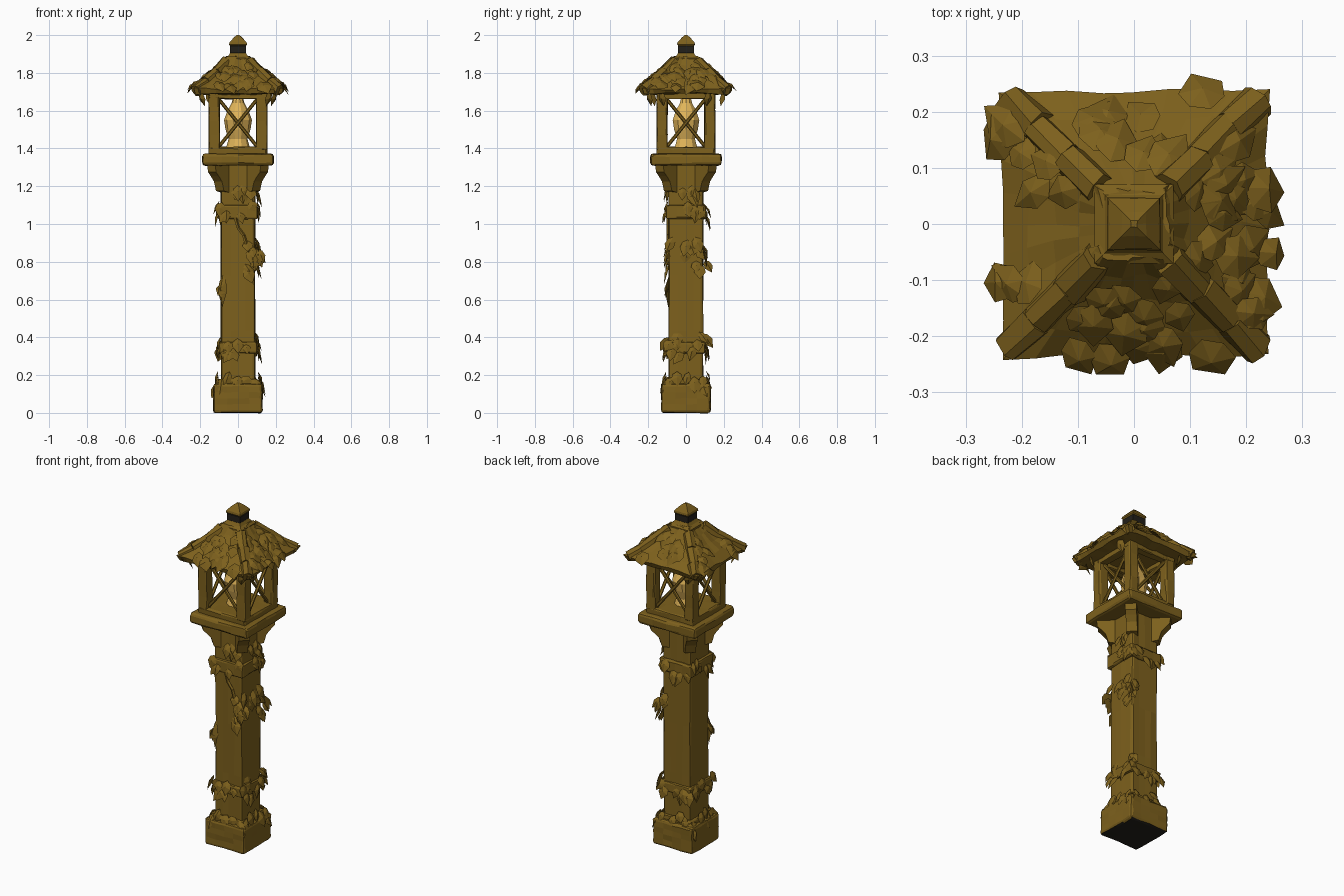
import bpy, bmesh, math, random
from mathutils import Vector, Matrix

if "Cube" in bpy.data.objects:
    bpy.data.objects.remove(bpy.data.objects["Cube"])
random.seed(7)

def material(name, rgb):
    m = bpy.data.materials.new(name)
    m.diffuse_color = (*rgb, 1)
    m.use_nodes = True
    m.node_tree.nodes["Principled BSDF"].inputs["Base Color"].default_value = m.diffuse_color
    return m

WOOD = material("weathered_brown", (0.205, 0.118, 0.012))
GLOW = material("lamp_amber", (0.75, 0.46, 0.10))
IRON = material("dark_iron", (0.016, 0.014, 0.010))

def finish(name, bm, mat=WOOD):
    bmesh.ops.recalc_face_normals(bm, faces=bm.faces)
    me = bpy.data.meshes.new(name)
    bm.to_mesh(me)
    bm.free()
    me.materials.append(mat)
    ob = bpy.data.objects.new(name, me)
    bpy.context.collection.objects.link(ob)
    return ob

def jitter(bm, a):
    for v in bm.verts:
        v.co += Vector([random.uniform(-a, a) for _ in range(3)])

def add_box(bm, c, size, bevel=0.01):
    """Bevelled, slightly hewn box."""
    t = bmesh.new()
    bmesh.ops.create_cube(t, size=1, matrix=Matrix.Translation(c) @ Matrix.Diagonal((*size, 1)))
    bmesh.ops.bevel(t, geom=t.edges[:], offset=bevel, segments=2, affect='EDGES', profile=0.5)
    long_edges = [e for e in t.edges if e.calc_length() > 0.09]
    bmesh.ops.subdivide_edges(t, edges=long_edges, cuts=3, use_grid_fill=True)
    jitter(t, 0.0025)
    me = bpy.data.meshes.new("tmp")
    t.to_mesh(me)
    t.free()
    bm.from_mesh(me)
    bpy.data.meshes.remove(me)

def slab(name, half, z0, z1, bevel=0.01):
    bm = bmesh.new()
    add_box(bm, (0, 0, (z0 + z1) / 2), (2 * half, 2 * half, z1 - z0), bevel)
    return finish(name, bm)

def square_loft(name, profile, n=1, rough=0.0, mat=WOOD):
    """Stack of square rings, n segments per side, from (half, z) pairs."""
    bm = bmesh.new()
    rings = []
    for h, z in profile:
        ring = []
        for k in range(4):
            for i in range(n):
                p = Vector((-h + 2 * h * i / n, -h, z))
                ring.append(bm.verts.new(Matrix.Rotation(k * math.pi / 2, 3, 'Z') @ p))
        rings.append(ring)
    m = 4 * n
    for a, b in zip(rings, rings[1:]):
        for i in range(m):
            bm.faces.new((a[i], a[(i + 1) % m], b[(i + 1) % m], b[i]))
    bm.faces.new(rings[0])
    bm.faces.new(rings[-1])
    jitter(bm, rough)
    return finish(name, bm, mat)

def add_rod(bm, a, b, r, sides=6):
    a, b = Vector(a), Vector(b)
    d = b - a
    mat = Matrix.Translation((a + b) / 2) @ d.to_track_quat('Z', 'Y').to_matrix().to_4x4()
    bmesh.ops.create_cone(bm, cap_ends=True, segments=sides, radius1=r, radius2=r,
                          depth=d.length, matrix=mat)

def add_leaf(bm, pos, d, nrm, L, W):
    """Thin pointed leaf with a raised midrib."""
    d = d.normalized()
    s = d.cross(nrm).normalized()
    u = s.cross(d)
    def P(x, y, z):
        c = pos + d * x * L + s * y * W + u * z * L
        return bm.verts.new((max(-.268, min(.268, c.x)), max(-.268, min(.268, c.y)), c.z))
    rim = [P(0, 0, 0), P(.2, .4, -.03), P(.55, .5, -.06), P(1, 0, -.14),
           P(.55, -.5, -.06), P(.2, -.4, -.03)]
    top, low = P(.45, 0, .08), P(.45, 0, -.07)
    for i in range(6):
        bm.faces.new((rim[i], rim[(i + 1) % 6], top))
        bm.faces.new((rim[(i + 1) % 6], rim[i], low))

# --- post; the underside of the foot is dark ---
foot = slab("foot_block", 0.13, 0.0, 0.155, 0.014)
foot.data.materials.append(IRON)
for f in foot.data.polygons:
    if f.normal.z < -0.8:
        f.material_index = 1
slab("shaft", 0.09, 0.13, 1.33, 0.012)
slab("lower_band", 0.102, 0.315, 0.375)
slab("foot_collar", 0.105, 0.14, 0.18)
slab("upper_band", 0.105, 1.025, 1.10)

# --- corner brackets under the platform ---
bm = bmesh.new()
outline = [(.09, 1.165), (.135, 1.175), (.15, 1.225), (.175, 1.255), (.195, 1.275), (.20, 1.32), (.09, 1.32)]
for k in range(4):
    rot = Matrix.Rotation(math.pi / 4 + k * math.pi / 2, 3, 'Z')
    sides = [[bm.verts.new(rot @ Vector((r, w, z))) for r, z in outline] for w in (-.03, .03)]
    for s in sides:
        bm.faces.new(s)
    for i in range(len(outline)):
        j = (i + 1) % len(outline)
        bm.faces.new((sides[0][i], sides[0][j], sides[1][j], sides[1][i]))
finish("corner_brackets", bm)

# --- lantern cage ---
slab("platform", 0.188, 1.31, 1.372, 0.015)
slab("cage_sill", 0.155, 1.36, 1.408)
bm = bmesh.new()
for x in (-.126, .126):
    for y in (-.126, .126):
        add_box(bm, (x, y, 1.545), (.058, .058, .31), 0.008)
finish("cage_posts", bm)
bm = bmesh.new()
for s in (-.13, .13):
    add_box(bm, (0, s, 1.68), (.31, .045, .035), 0.006)
    add_box(bm, (s, 0, 1.68), (.045, .31, .035), 0.006)
finish("cage_top_beams", bm)
bm = bmesh.new()
for k in range(4):
    rot = Matrix.Rotation(k * math.pi / 2, 3, 'Z')
    for s in (-1, 1):
        add_rod(bm, rot @ Vector((-.105 * s, -.126 - .005 * s, 1.405)),
                rot @ Vector((.105 * s, -.126 - .005 * s, 1.665)), .0095)
finish("cross_braces", bm)

# --- lamp ---
bm = bmesh.new()
prof = [(.064, 1.40), (.05, 1.45), (.066, 1.50), (.074, 1.55), (.056, 1.60), (.034, 1.64), (.024, 1.68)]
rings = [[bm.verts.new((r * math.cos(i * math.pi / 5), r * math.sin(i * math.pi / 5), z))
          for i in range(10)] for r, z in prof]
for a, b in zip(rings, rings[1:]):
    for i in range(10):
        bm.faces.new((a[i], a[(i + 1) % 10], b[(i + 1) % 10], b[i]))
bm.faces.new(rings[0])
bm.faces.new(rings[-1])
finish("lamp", bm, GLOW)

# --- roof and finial ---
square_loft("roof", [(.10, 1.69), (.16, 1.688), (.226, 1.69), (.237, 1.715), (.19, 1.753),
                     (.14, 1.793), (.095, 1.84), (.06, 1.885)], 8, 0.006)
bm = bmesh.new()
for sx in (-1, 1):
    for sy in (-1, 1):
        pts = [(.06, 1.86), (.115, 1.80), (.17, 1.75), (.222, 1.706)]
        for (h0, z0), (h1, z1) in zip(pts, pts[1:]):
            add_rod(bm, (sx * h0, sy * h0, z0), (sx * h1, sy * h1, z1), .031, 7)
jitter(bm, 0.005)
finish("roof_ridges", bm)
square_loft("roof_cap", [(.07, 1.86), (.07, 1.878), (.052, 1.89), (.04, 1.908)])
square_loft("finial_band", [(.038, 1.90), (.043, 1.908), (.043, 1.942), (.038, 1.947)], mat=IRON)
square_loft("finial", [(.038, 1.94), (.047, 1.95), (.045, 1.962), (.022, 1.987), (.006, 2.0)], 2, 0.001)

# --- leaves on the post: (face turn, sideways, z, spread, count, reach) ---
clusters = [(k, 0, .365, .09, 8, .095) for k in range(4)]
clusters += [(k, 0, .19, .10, 8, .105) for k in range(4)]
clusters += [(k, 0, 1.09, .09, 5, .098) for k in range(4)]
clusters += [(0, .02, 1.18, .06, 5, .09), (1, 0, 1.18, .06, 5, .09), (1, 0, .90, .08, 12, .09),
             (0, .08, .88, .03, 6, .09), (2, -.08, .88, .03, 5, .09), (0, .06, .80, .03, 4, .09),
             (1, .07, .80, .04, 4, .09), (0, -.07, .70, .01, 2, .09), (3, .07, .70, .01, 1, .09),
             (1, -.06, .42, .03, 3, .09), (1, .06, .42, .03, 2, .09)]
bm = bmesh.new()
for k, side, z, spread, count, reach in clusters:
    rot = Matrix.Rotation(k * math.pi / 2, 3, 'Z')
    for i in range(count):
        t = side + random.uniform(-spread, spread)
        p = Vector((t, -reach, z + random.uniform(-.035, .035)))
        d = Vector((t * 5 + random.uniform(-.5, .5), -random.uniform(.2, .7), -1))
        add_leaf(bm, rot @ p, rot @ d, rot @ Vector((0, -1, .4)),
                 random.uniform(.06, .10), random.uniform(.04, .065))
# long drooping leaf at the front left corner
add_leaf(bm, Vector((-.08, -.09, .73)), Vector((-.08, -.15, -1)), Vector((-.5, -1, 0)), .17, .05)
finish("post_leaves", bm)

# --- vine stem across the front ---
bm = bmesh.new()
path = [(-.02, -.094, 1.05), (0, -.094, .98), (.03, -.095, .94), (.05, -.096, .87), (.09, -.095, .82)]
for a, b in zip(path, path[1:]):
    add_rod(bm, a, b, .009, 5)
finish("vine_stem", bm)

# --- leaves on the roof: (face turn, count), thickest on the front and right ---
bm = bmesh.new()
for k, count in ((0, 16), (1, 22), (2, 9), (3, 9)):
    rot = Matrix.Rotation(k * math.pi / 2, 3, 'Z')
    for i in range(count):
        h = random.uniform(.085, .22)
        p = Vector((random.uniform(-.9, .9) * h, -h, 1.732 + (.23 - h) * .88))
        d = Vector((random.uniform(-.9, .9), -1, -.75 + random.uniform(-.1, .3)))
        add_leaf(bm, rot @ p, rot @ d, rot @ Vector((random.uniform(-.3, .3), -.65, 1)),
                 random.uniform(.07, .11), random.uniform(.055, .085))
# leaves hanging from the eaves
for x, y in ((-.20, -.18), (-.16, .2), (.2, -.13), (.2, .12), (.17, -.2), (-.2, .12)):
    add_leaf(bm, Vector((x, y, 1.70)), Vector((-x, -y * .5, -1)), Vector((x, y, 0)), .08, .045)
finish("roof_leaves", bm)
